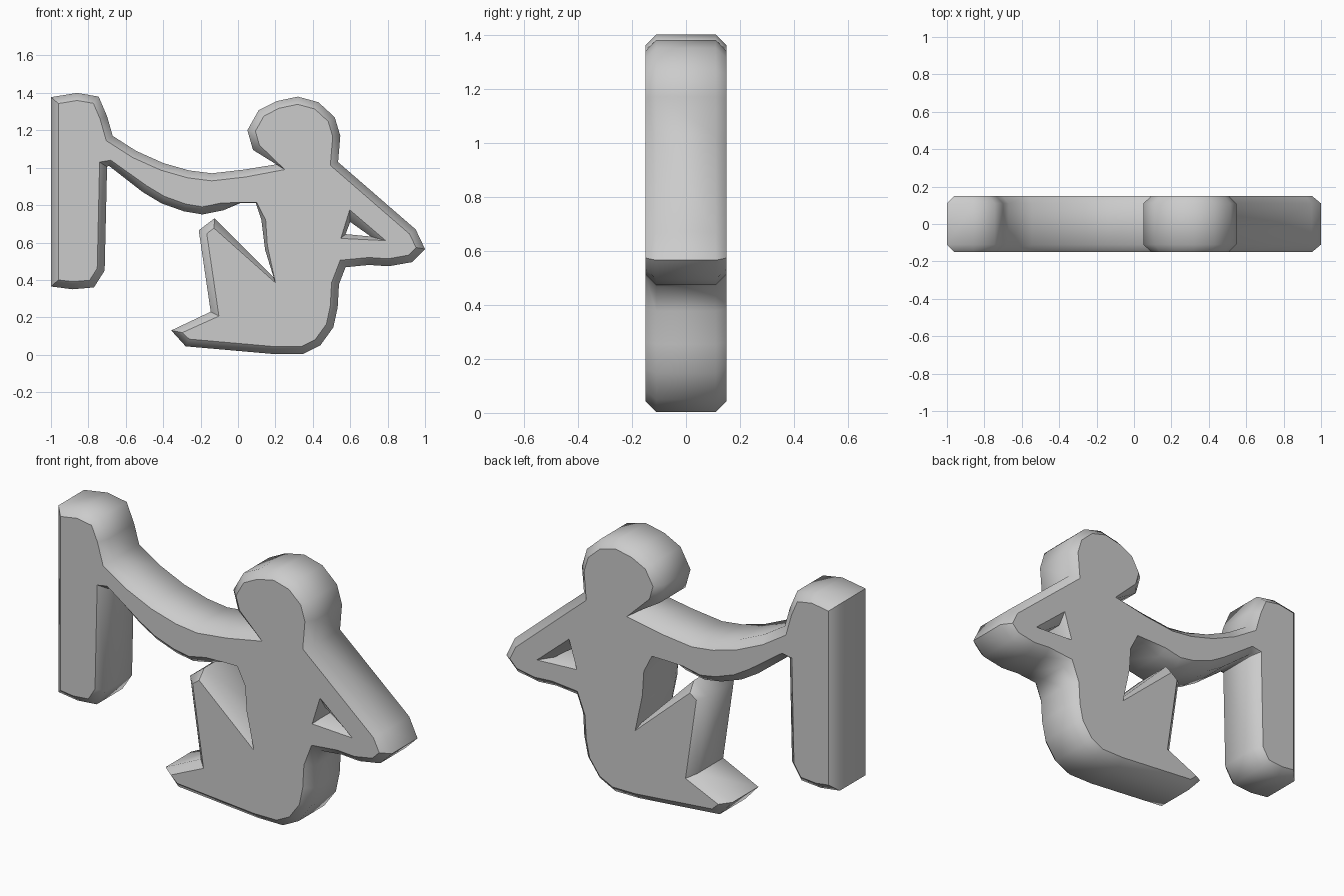
import bpy, bmesh, math
from mathutils import Vector

if "Cube" in bpy.data.objects:
    bpy.data.objects.remove(bpy.data.objects["Cube"])

HALF, CHAMFER = 0.15, 0.04

# Silhouette (x, z): post, arm, head, elbow, hip, foot, knee, torso
OUTLINE = [
    (-1, 1.377), (-.86, 1.40), (-.745, 1.38), (-.70, 1.275), (-.67, 1.17),
    (-.545, 1.09), (-.40, 1.025), (-.26, .985), (-.14, .97), (.035, .99), (.205, 1.018),
    (.08, 1.095), (.05, 1.20), (.11, 1.307), (.207, 1.356), (.32, 1.38), (.43, 1.35),
    (.517, 1.27), (.547, 1.17), (.535, 1.03),
    (.95, .67), (1, .565), (.93, .495), (.805, .473), (.70, .48), (.575, .468),
    (.54, .377), (.533, .254), (.51, .147), (.44, .05), (.346, .003), (.2, .003),
    (-.28, .045), (-.357, .13), (-.146, .23), (-.21, .665), (-.125, .73),
    (.19, .415), (.145, .56), (.125, .72), (.095, .81), (.01, .81),
    (-.076, .773), (-.19, .75), (-.29, .767), (-.41, .81), (-.51, .87), (-.69, 1.01),
    (-.70, 1.005), (-.713, .45), (-.77, .36), (-.885, .35), (-1, .365)]

# Tight corners whose front-face point is set by hand
FACE_POINTS = {10: (.25, .99), 37: (.2, .385), 38: (.157, .585), 39: (.148, .72),
               40: (.1, .815), 41: (.01, .814), 47: (-.68, 1.04), 48: (-.74, 1.03)}

HOLE = [(.60, .71), (.71, .632), (.575, .645)]
HOLE_FACE = [(.597, .775), (.79, .61), (.55, .622)]


def inset(points, dist):
    """Clamped mitre inset of a clockwise loop."""
    pts, result = [Vector(p) for p in points], []
    for i, p in enumerate(pts):
        a = (p - pts[i - 1]).normalized()
        b = (pts[(i + 1) % len(pts)] - p).normalized()
        na, nb = Vector((a.y, -a.x)), Vector((b.y, -b.x))
        n = (na + nb).normalized()
        result.append(p + n * dist * min(1 / max(n.dot(na), .1), 1.5))
    return result


face_outline = inset(OUTLINE, CHAMFER)
for i, p in FACE_POINTS.items():
    face_outline[i] = Vector(p)

bm = bmesh.new()
front_edges, back_edges = [], []
for rim, face in ((OUTLINE, face_outline), (HOLE, HOLE_FACE)):
    # Four rings across the thickness, joined into walls and chamfers
    rings = [[bm.verts.new((p[0], y, p[1])) for p in pts] for pts, y in
             ((face, -HALF), (rim, -HALF + CHAMFER), (rim, HALF - CHAMFER), (face, HALF))]
    n = len(rim)
    for r0, r1 in zip(rings, rings[1:]):
        for i in range(n):
            j = (i + 1) % n
            bm.faces.new((r0[i], r0[j], r1[j], r1[i])).smooth = True
    for ring, store in ((rings[0], front_edges), (rings[3], back_edges)):
        store += [bm.edges.get((ring[i], ring[(i + 1) % n])) for i in range(n)]

# Front and back faces, filled around the hole
for edges, y in ((front_edges, -1), (back_edges, 1)):
    bmesh.ops.triangle_fill(bm, edges=edges, use_beauty=True, use_dissolve=False,
                            normal=(0, y, 0))
bmesh.ops.recalc_face_normals(bm, faces=bm.faces)

# Crisp face borders and crisp silhouette corners
for e in front_edges + back_edges:
    e.smooth = False
for e in bm.edges:
    if len(e.link_faces) == 2 and abs(e.verts[0].co.y - e.verts[1].co.y) > .01:
        if e.calc_face_angle(0) > math.radians(48):
            e.smooth = False

mesh = bpy.data.meshes.new("seated_figure_with_post")
bm.to_mesh(mesh)
bm.free()
obj = bpy.data.objects.new("seated_figure_with_post", mesh)
bpy.context.collection.objects.link(obj)
